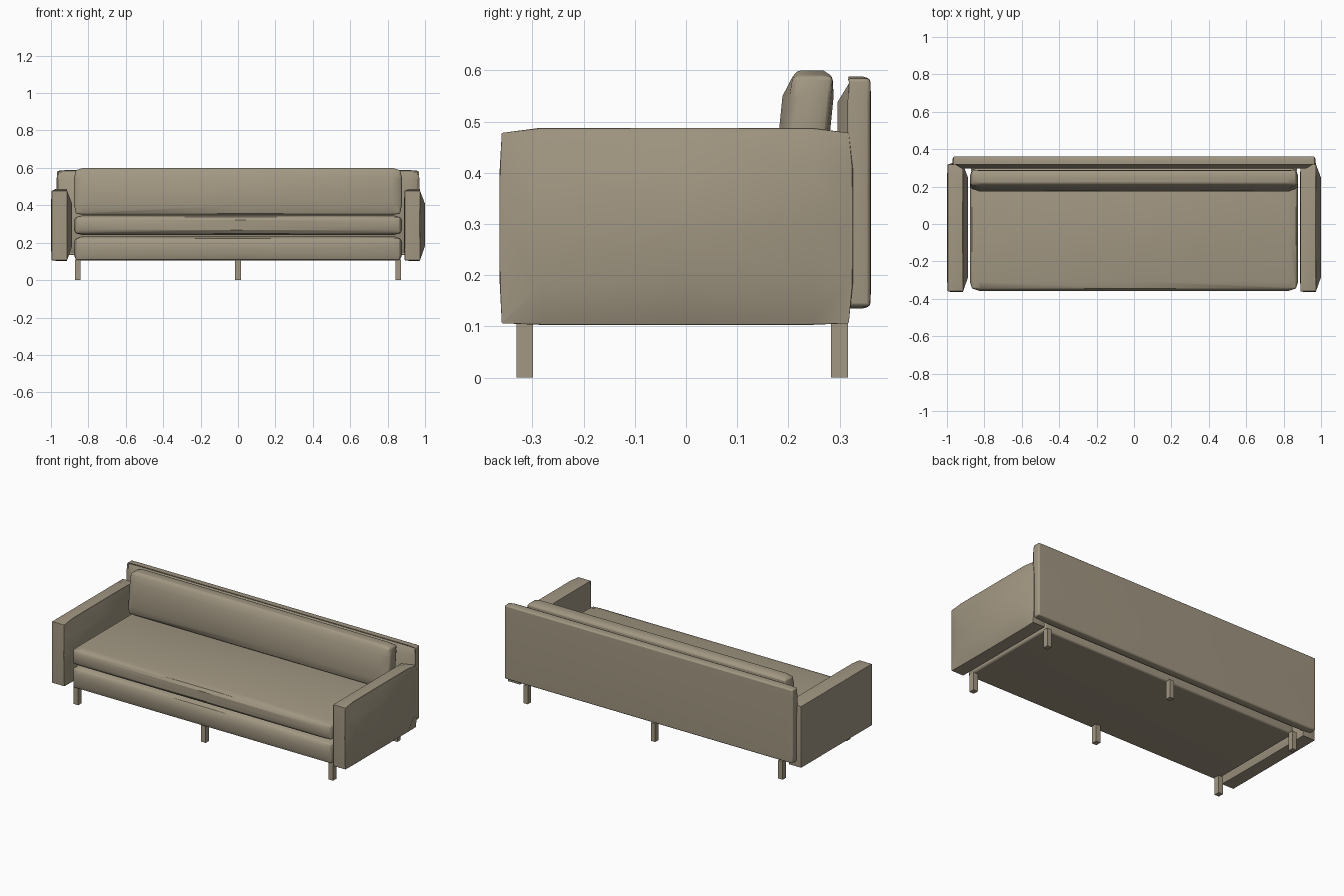
import bpy, bmesh
from mathutils import Vector

if "Cube" in bpy.data.objects:
    bpy.data.objects.remove(bpy.data.objects["Cube"])

fabric = bpy.data.materials.new("taupe_fabric")
fabric.diffuse_color = (0.36, 0.31, 0.225, 1)
fabric.use_nodes = True
fabric.node_tree.nodes["Principled BSDF"].inputs["Base Color"].default_value = fabric.diffuse_color


def finish(bm, name, bevel=0.0, segments=2):
    """Turn a bmesh into a smooth-shaded object with softened edges."""
    bmesh.ops.recalc_face_normals(bm, faces=bm.faces)
    mesh = bpy.data.meshes.new(name)
    bm.to_mesh(mesh)
    bm.free()
    mesh.materials.append(fabric)
    obj = bpy.data.objects.new(name, mesh)
    bpy.context.collection.objects.link(obj)
    if bevel:
        mod = obj.modifiers.new("soft_edges", 'BEVEL')
        mod.width = bevel
        mod.segments = segments
        mod.limit_method = 'ANGLE'
        mod.angle_limit = 0.7
    bpy.ops.object.select_all(action='DESELECT')
    obj.select_set(True)
    bpy.context.view_layer.objects.active = obj
    bpy.ops.object.shade_smooth_by_angle(angle=0.6)
    return obj


def padded(name, lo, hi, low_crown, high_crown, margin, bevel=0.006, lean=0.0):
    """Upholstered block: each side is crowned, dropping back near its rim."""
    lo, hi = Vector(lo), Vector(hi)
    mid, half = (lo + hi) / 2, (hi - lo) / 2
    bm = bmesh.new()
    bmesh.ops.create_cube(bm, size=2)
    bmesh.ops.subdivide_edges(bm, edges=bm.edges, cuts=3, use_grid_fill=True)
    for v in bm.verts:
        u = [round(c * 2) / 2 for c in v.co]
        p = Vector()
        for i in range(3):
            if abs(u[i]) == 1:
                on_rim = any(abs(u[j]) == 1 for j in range(3) if j != i)
                crown = (high_crown if u[i] > 0 else low_crown)[i]
                p[i] = u[i] * (half[i] - (crown if on_rim else 0))
            else:
                p[i] = 2 * u[i] * (half[i] - min(margin, half[i] * 0.5))
        p.y += lean * p.z
        v.co = p + mid
    return finish(bm, name, bevel)


# Arms: both are bowed toward +x
for side, x in (("left", -1.0), ("right", 0.887)):
    padded(side + "_arm", (x, -0.364, 0.103), (x + 0.113, 0.326, 0.488),
           (0.004, 0.004, 0.003), (0.027, 0.008, 0.01), 0.08)

# Backrest panel, bowed toward the seat
padded("backrest", (-0.97, 0.296, 0.135), (0.97, 0.362, 0.588),
       (0.004, 0.028, 0.004), (0.004, 0.002, 0.004), 0.05)

# Seat base and seat cushion
padded("seat_base", (-0.878, -0.357, 0.105), (0.878, 0.3, 0.237),
       (0.012, 0.012, 0.002), (0.012, 0.008, 0.014), 0.05)
padded("seat_cushion", (-0.878, -0.357, 0.24), (0.878, 0.3, 0.347),
       (0.012, 0.012, 0.01), (0.012, 0.008, 0.01), 0.05)

# Leaning back cushion
padded("back_cushion", (-0.876, 0.181, 0.349), (0.876, 0.281, 0.6),
       (0.01, 0.016, 0.006), (0.01, 0.006, 0.012), 0.05, lean=0.1)

# Six square legs
for row, y in (("front", -0.315), ("back", 0.3)):
    for col, x in (("left", -0.856), ("middle", 0), ("right", 0.856)):
        bm = bmesh.new()
        bmesh.ops.create_cube(bm, size=1)
        bmesh.ops.scale(bm, vec=(0.03, 0.033, 0.11), verts=bm.verts)
        bmesh.ops.translate(bm, vec=(x, y, 0.055), verts=bm.verts)
        finish(bm, f"{row}_{col}_leg")
